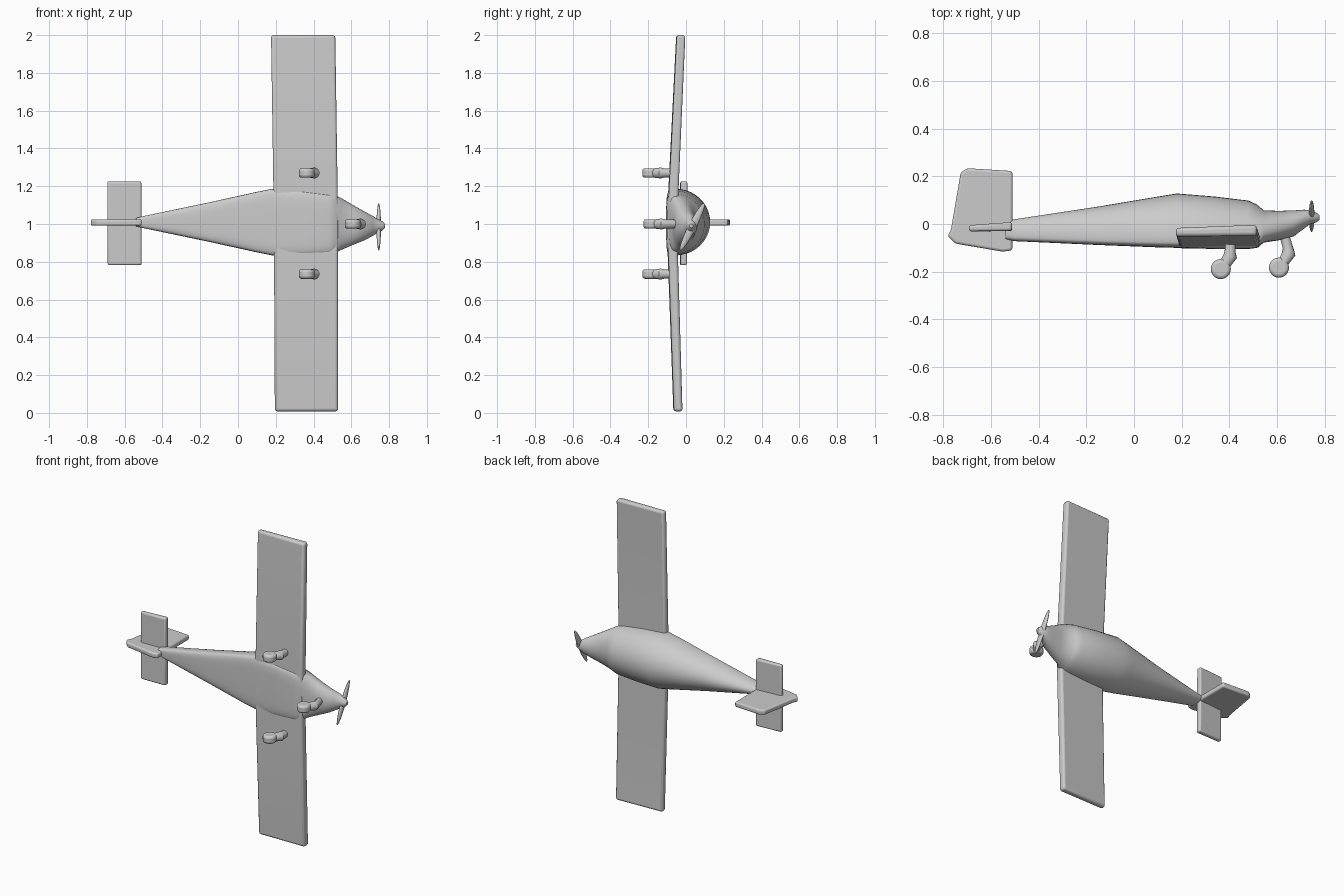
import bpy, bmesh, math
from mathutils import Vector, Matrix

if "Cube" in bpy.data.objects:
    bpy.data.objects.remove(bpy.data.objects["Cube"])

grey = bpy.data.materials.new("light grey")
grey.diffuse_color = (0.6, 0.6, 0.6, 1)
grey.use_nodes = True
grey.node_tree.nodes["Principled BSDF"].inputs["Base Color"].default_value = grey.diffuse_color


def finish(name, bm, bevel=0.0):
    """Turn a bmesh into a smooth shaded object with softened edges."""
    bmesh.ops.recalc_face_normals(bm, faces=bm.faces)
    me = bpy.data.meshes.new(name)
    bm.to_mesh(me)
    bm.free()
    me.materials.append(grey)
    ob = bpy.data.objects.new(name, me)
    bpy.context.collection.objects.link(ob)
    if bevel:
        mod = ob.modifiers.new("soft edges", 'BEVEL')
        mod.width, mod.segments = bevel, 3
        mod.limit_method, mod.angle_limit = 'ANGLE', math.radians(35)
    bpy.ops.object.select_all(action='DESELECT')
    ob.select_set(True)
    bpy.context.view_layer.objects.active = ob
    bpy.ops.object.shade_smooth_by_angle(angle=math.radians(40))
    return ob


def loft(name, rings, bevel=0.0):
    """Skin a list of equally long point rings and cap both ends."""
    bm = bmesh.new()
    rows = [[bm.verts.new(p) for p in ring] for ring in rings]
    n = len(rows[0])
    for a, b in zip(rows, rows[1:]):
        for i in range(n):
            j = (i + 1) % n
            bm.faces.new((a[i], a[j], b[j], b[i]))
    bm.faces.new(rows[0])
    bm.faces.new(rows[-1])
    return finish(name, bm, bevel)


def body_ring(x, w, yb, yt, belly, zc, n=40):
    """Cross-section with a domed back and a flat belly."""
    ym = yb + (yt - yb) * belly
    pts = []
    for i in range(n):
        a = 2 * math.pi * i / n
        c, s = math.cos(a), math.sin(a)
        if s >= 0:
            pts.append((x, ym + (yt - ym) * s, zc + w * c))
        else:
            e = 2 * belly
            pts.append((x, ym - (ym - yb) * abs(s) ** e,
                        zc + w * math.copysign(abs(c) ** e, c)))
    return pts


# fuselage: x, half width, belly, back, belly share, centre
sections = [
    (-0.54, 0.022, -0.065, 0.012, 0.35, 1.01),
    (-0.50, 0.032, -0.072, 0.020, 0.30, 1.01),
    (-0.15, 0.105, -0.088, 0.073, 0.22, 1.01),
    (0.10, 0.160, -0.098, 0.115, 0.20, 1.01),
    (0.18, 0.176, -0.100, 0.128, 0.20, 1.01),
    (0.34, 0.172, -0.105, 0.115, 0.20, 1.005),
    (0.48, 0.160, -0.105, 0.098, 0.22, 1.00),
    (0.515, 0.152, -0.100, 0.082, 0.24, 1.00),
    (0.545, 0.138, -0.078, 0.057, 0.35, 1.00),
    (0.61, 0.105, -0.068, 0.055, 0.42, 0.995),
    (0.67, 0.076, -0.052, 0.057, 0.48, 0.99),
    (0.715, 0.052, -0.018, 0.060, 0.50, 0.99),
    (0.74, 0.036, 0.000, 0.058, 0.50, 0.99),
    (0.765, 0.024, 0.007, 0.048, 0.50, 0.99),
    (0.778, 0.010, 0.017, 0.038, 0.50, 0.99),
]
loft("fuselage", [body_ring(*s) for s in sections])


def slab(z, x0, x1, y, front, back):
    """Wing section: thick rounded front edge and a thinner rear edge."""
    return [(x0, y - 0.004 - back, z), (x1, y + 0.004 - front, z),
            (x1, y + 0.004 + front, z), (x0, y - 0.004 + back, z)]


# main wing with slight dihedral
loft("main_wing", [slab(0.008, 0.195, 0.53, -0.045, 0.023, 0.018),
                   slab(1.0, 0.19, 0.53, -0.077, 0.026, 0.022),
                   slab(2.0, 0.175, 0.515, -0.030, 0.023, 0.018)], 0.014)

# tailplane
loft("tailplane", [slab(0.782, -0.69, -0.51, -0.016, 0.018, 0.013),
                   slab(1.225, -0.692, -0.512, -0.014, 0.018, 0.013)], 0.01)

# upright tail fin
outline = [(-0.51, 0.222), (-0.70, 0.234), (-0.727, 0.215), (-0.768, -0.025),
           (-0.782, -0.05), (-0.75, -0.082), (-0.55, -0.116), (-0.51, -0.11)]
loft("tail_fin", [[(x, y, 1.008 + t) for x, y in outline]
                  for t in (-0.017, 0.017)], 0.01)


def tube(name, stations, n=16):
    """Round tapered strut through (point, radius) stations."""
    rings = []
    axis = (Vector(stations[-1][0]) - Vector(stations[0][0])).normalized()
    rot = axis.to_track_quat('Z', 'Y')
    for p, r in stations:
        rings.append([Vector(p) + rot @ Vector((r * math.cos(k * math.tau / n),
                      r * math.sin(k * math.tau / n), 0)) for k in range(n)])
    return loft(name, rings)


def wheel(name, loc, r, half):
    bm = bmesh.new()
    bmesh.ops.create_cone(bm, cap_ends=True, segments=24, radius1=r, radius2=r,
                          depth=2 * half, matrix=Matrix.Translation(loc))
    return finish(name, bm, 0.014)


# landing gear: wheel position and top of strut
for name, wx, wy, z, top in (("left", 0.364, -0.189, 1.27, (0.405, -0.08)),
                             ("right", 0.364, -0.189, 0.735, (0.405, -0.08)),
                             ("nose", 0.608, -0.183, 1.0, (0.632, -0.05))):
    wheel(name + "_wheel", (wx, wy, z), 0.042, 0.025)
    mid = (wx + 0.04, wy + 0.055)
    tube(name + "_strut", [((wx + 0.005, wy, z), 0.022), ((*mid, z), 0.029),
                           ((mid[0], mid[1] + 0.02, z), 0.024),
                           ((*top, z), 0.022)])

# propeller: two flat blades, leaning
bm = bmesh.new()
bmesh.ops.create_uvsphere(bm, u_segments=24, v_segments=24, radius=1)
lean = Matrix.Rotation(math.radians(-27), 4, 'X')
bmesh.ops.transform(bm, verts=bm.verts, matrix=Matrix.Translation((0.745, 0.033, 0.985))
                    @ lean @ Matrix.Diagonal((0.012, 0.021, 0.14, 1)))
finish("propeller", bm)
